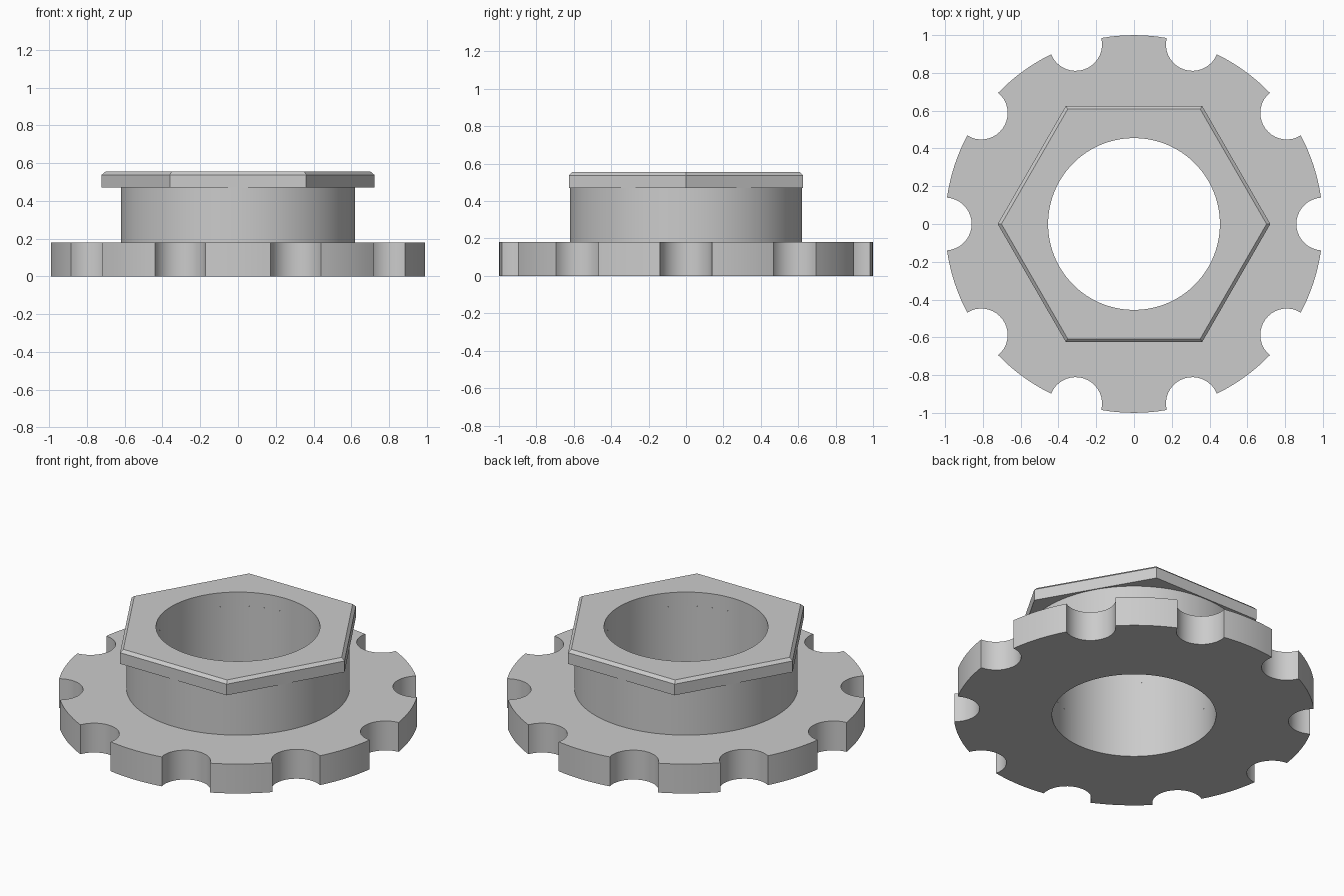
import bpy
import bmesh
from math import sin, cos, pi, radians, asin, atan2, hypot

if "Cube" in bpy.data.objects:
    bpy.data.objects.remove(bpy.data.objects["Cube"])

BORE = 0.455      # radius of the through hole
NOTCH = 0.14      # radius of the rim notches
FLANGE_TOP, COLLAR_TOP, NUT_TOP = 0.18, 0.47, 0.555

grey = bpy.data.materials.new("plain grey")
grey.use_nodes = True
grey.diffuse_color = (0.6, 0.6, 0.6, 1)
grey.node_tree.nodes["Principled BSDF"].inputs["Base Color"].default_value = (0.6, 0.6, 0.6, 1)


def circle(radius, count=96):
    return [(radius * cos(2 * pi * i / count), radius * sin(2 * pi * i / count)) for i in range(count)]


def notched_outline(teeth=10, notch_steps=18, rim_steps=8):
    """Unit circle with round bites centred on its edge."""
    points = []
    half = 2 * asin(NOTCH / 2)
    sweep = pi / 2 - half / 2
    for t in range(teeth):
        a = 2 * pi * t / teeth
        for i in range(notch_steps + 1):
            b = a + pi + sweep * (1 - 2 * i / notch_steps)
            points.append((cos(a) + NOTCH * cos(b), sin(a) + NOTCH * sin(b)))
        span = 2 * pi / teeth - 2 * half
        for i in range(1, rim_steps):
            c = a + half + span * i / rim_steps
            points.append((cos(c), sin(c)))
    return points


def hexagon(radius, steps=16):
    corners = circle(radius, 6)
    points = []
    for (ax, ay), (bx, by) in zip(corners, corners[1:] + corners[:1]):
        for i in range(steps):
            f = i / steps
            points.append((ax + (bx - ax) * f, ay + (by - ay) * f))
    return points


def bored_part(name, layers, capped=True):
    """Skin stacked outlines (points, z) and a round bore into one ring."""
    def bore(layer):
        points, z = layer
        return [(BORE * x / hypot(x, y), BORE * y / hypot(x, y)) for x, y in points], z

    loops = [bore(layers[0])] + layers + [bore(layers[-1])]
    bm = bmesh.new()
    rings = [[bm.verts.new((x, y, z)) for x, y in points] for points, z in loops]
    count, total = len(rings[0]), len(rings)
    for k in range(total):
        if not capped and k in (0, total - 2):
            continue
        low, high = rings[k], rings[(k + 1) % total]
        for i in range(count):
            j = (i + 1) % count
            bm.faces.new((low[i], low[j], high[j], high[i]))
    # Merge the subdivided flat areas into clean faces
    bmesh.ops.dissolve_limit(bm, angle_limit=radians(0.1), verts=bm.verts, edges=bm.edges)
    mesh = bpy.data.meshes.new(name)
    bm.to_mesh(mesh)
    bm.free()
    mesh.materials.append(grey)
    ob = bpy.data.objects.new(name, mesh)
    bpy.context.collection.objects.link(ob)
    bpy.ops.object.select_all(action="DESELECT")
    ob.select_set(True)
    bpy.context.view_layer.objects.active = ob
    bpy.ops.object.shade_smooth_by_angle(angle=radians(25))
    return ob


# Notched flange at the bottom
rim = notched_outline()
bored_part("notched_flange", [(rim, 0), (rim, FLANGE_TOP)])

# Round collar between flange and nut
wall = circle(0.62)
bored_part("collar", [(wall, FLANGE_TOP), (wall, COLLAR_TOP)], capped=False)

# Hexagonal head with a chamfered top edge
side = hexagon(0.722)
bored_part("hex_head", [(side, COLLAR_TOP), (side, 0.538), (hexagon(0.702), NUT_TOP)])
